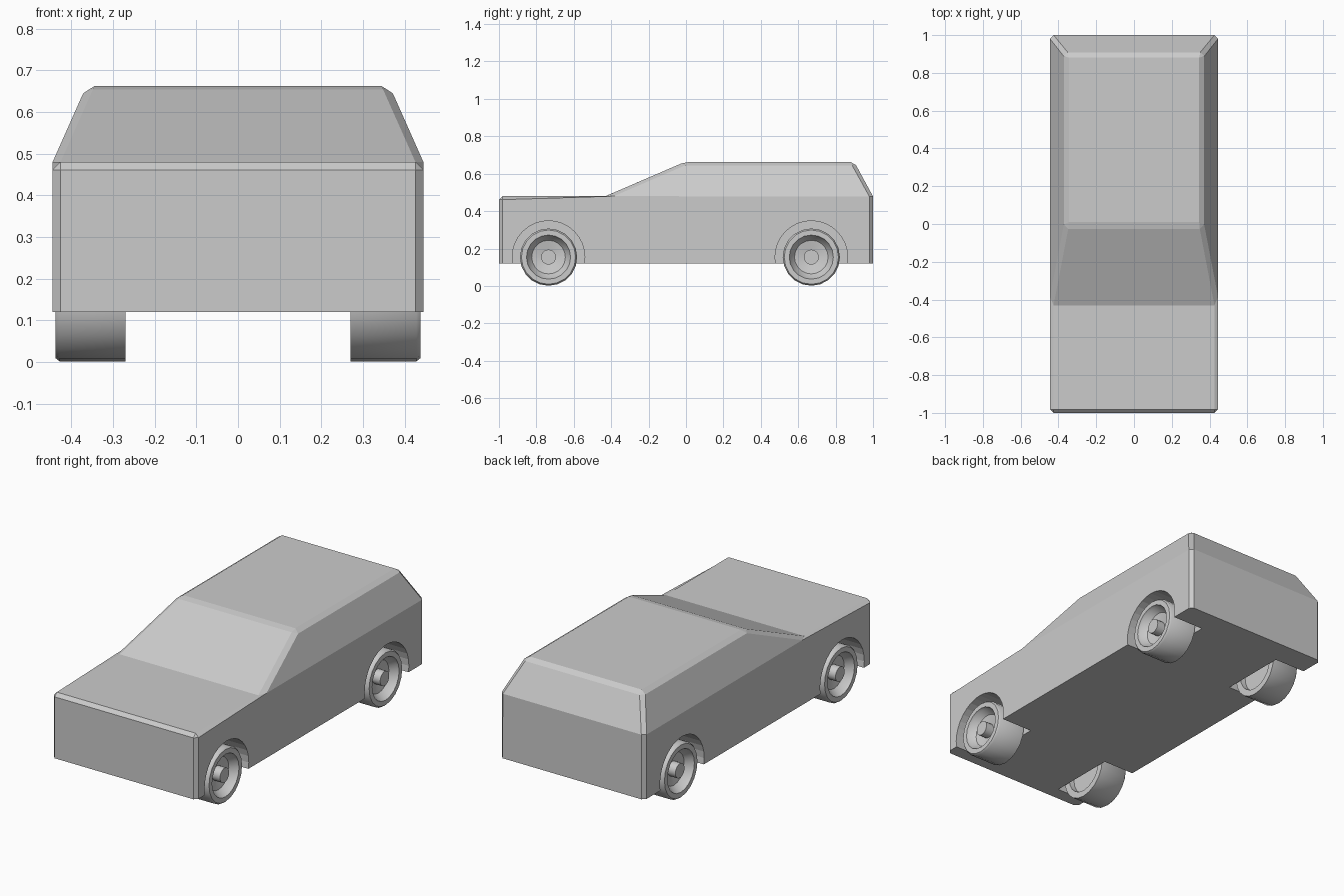
import bpy, bmesh, math

if "Cube" in bpy.data.objects:
    bpy.data.objects.remove(bpy.data.objects["Cube"])

paint = bpy.data.materials.new("plain grey")
paint.diffuse_color = (0.6, 0.6, 0.6, 1)
paint.use_nodes = True
paint.node_tree.nodes["Principled BSDF"].inputs["Base Color"].default_value = paint.diffuse_color

AXLES = (-0.735, 0.67)
AXLE_Z = 0.154


def add_object(name, bm):
    bmesh.ops.recalc_face_normals(bm, faces=bm.faces[:])
    mesh = bpy.data.meshes.new(name)
    bm.to_mesh(mesh)
    bm.free()
    mesh.materials.append(paint)
    ob = bpy.data.objects.new(name, mesh)
    bpy.context.collection.objects.link(ob)
    return ob


def lathe(bm, profile, sides, y, z, mirror=1, smooth_min=None):
    """Revolve (x, radius) points round an axle parallel to x."""
    rings = []
    for x, r in profile:
        ring = []
        for i in range(sides):
            a = 2 * math.pi * i / sides
            ring.append(bm.verts.new((mirror * x, y + r * math.sin(a), z - r * math.cos(a))))
        rings.append(ring)
    for k in range(len(rings) - 1):
        for i in range(sides):
            j = (i + 1) % sides
            f = bm.faces.new((rings[k][i], rings[k][j], rings[k + 1][j], rings[k + 1][i]))
            f.smooth = smooth_min is not None and k >= smooth_min
    bm.faces.new(rings[0])
    bm.faces.new(rings[-1])


# body shell: lower hull, sloped windscreen and cabin, lightly chamfered
W, BELT, FLOOR = 0.445, 0.48, 0.12
side = [(W, -1, FLOOR), (W, 1, FLOOR), (W, 1, BELT), (W, -0.43, BELT),
        (W, -1, BELT), (0.364, -0.008, 0.662), (0.364, 0.9, 0.662)]
bm = bmesh.new()
R = [bm.verts.new(p) for p in side]
L = [bm.verts.new((-x, y, z)) for x, y, z in side]
for S in (R, L):
    bm.faces.new([S[i] for i in (0, 1, 2, 3, 4)])
    bm.faces.new([S[i] for i in (3, 2, 6, 5)])
outline = [0, 1, 2, 6, 5, 3, 4]
for n, a in enumerate(outline):
    b = outline[(n + 1) % len(outline)]
    bm.faces.new((R[a], R[b], L[b], L[a]))
bmesh.ops.recalc_face_normals(bm, faces=bm.faces[:])


def is_chamfered(e):
    floor = all(v.co.z < 0.13 for v in e.verts)
    cabin_base = all(abs(v.co.z - BELT) < 0.001 and v.co.y > -0.5 for v in e.verts)
    return not floor and not cabin_base


bmesh.ops.bevel(bm, geom=[e for e in bm.edges if is_chamfered(e)], offset=0.019,
                offset_type='OFFSET', segments=1, profile=0.5, affect='EDGES')
body = add_object("body", bm)

# wheel arches cut into the body sides
for y in AXLES:
    for s in (1, -1):
        bm = bmesh.new()
        lathe(bm, [(0.255, 0.194), (0.6, 0.194)], 32, y, AXLE_Z, s)
        cutter = add_object("arch_cutter", bm)
        cutter.hide_render = True
        mod = body.modifiers.new("arch", 'BOOLEAN')
        mod.operation = 'DIFFERENCE'
        mod.solver = 'EXACT'
        mod.object = cutter
        bpy.context.view_layer.objects.active = body
        bpy.ops.object.modifier_apply(modifier=mod.name)
        bpy.data.objects.remove(cutter)

# wheels: recessed back, faceted tread, stepped rim, dish and hub
wheel = [(0.30, 0.115), (0.27, 0.118), (0.27, 0.153), (0.428, 0.153), (0.438, 0.145),
         (0.438, 0.118), (0.424, 0.113), (0.395, 0.09), (0.385, 0.04), (0.432, 0.04)]
for end, y in zip(("front", "rear"), AXLES):
    for label, s in (("right", 1), ("left", -1)):
        bm = bmesh.new()
        lathe(bm, wheel, 20, y, AXLE_Z, s, smooth_min=6)
        add_object(f"{end}_{label}_wheel", bm).data.set_sharp_from_angle(angle=math.radians(40))
